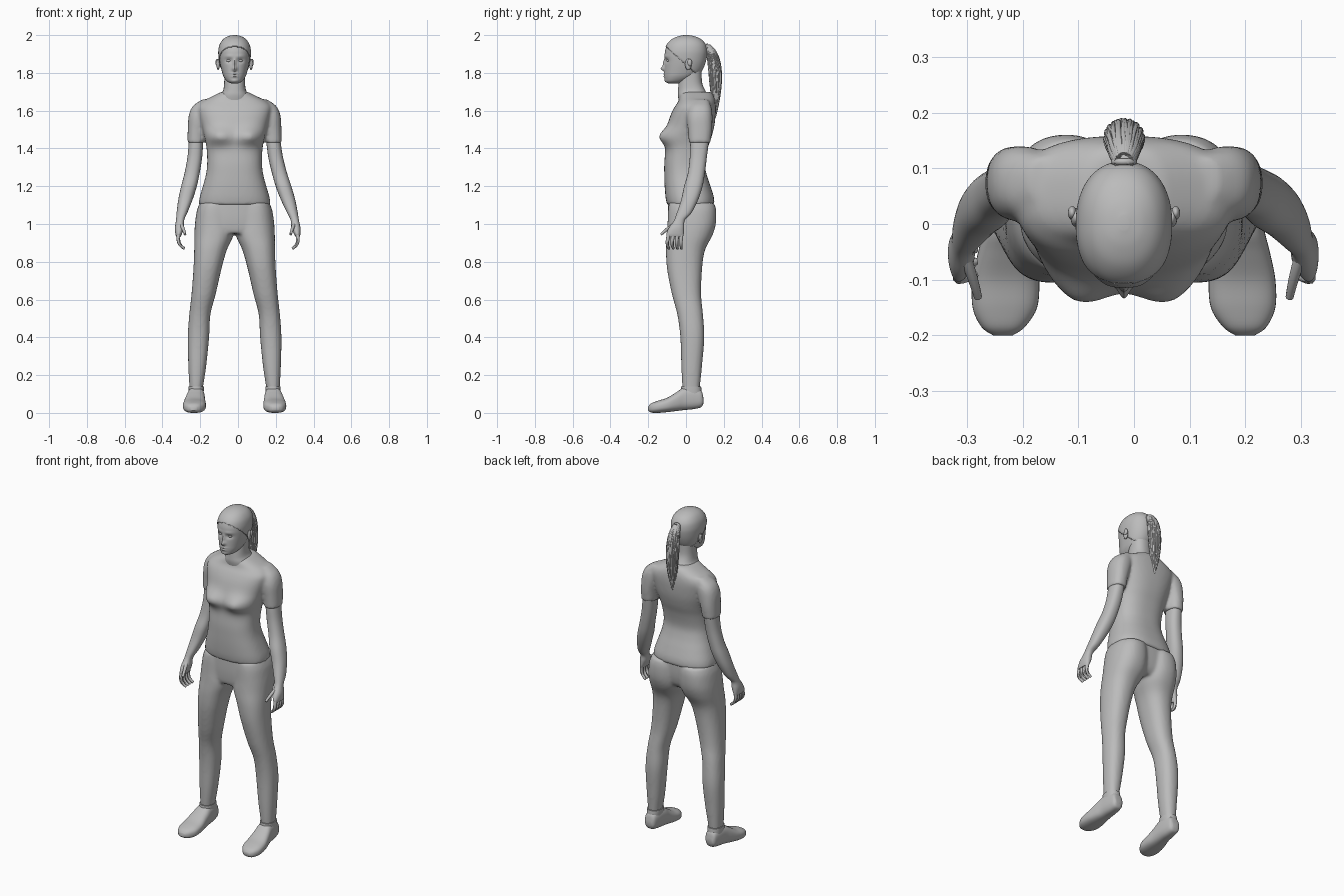
import bpy, bmesh, math, random
from mathutils import Matrix

cube = bpy.data.objects.get("Cube")
if cube:
    bpy.data.objects.remove(cube, do_unlink=True)

grey = bpy.data.materials.new("plain grey")
grey.use_nodes = True
colour = (0.5, 0.5, 0.5, 1)
grey.diffuse_color = colour
grey.node_tree.nodes["Principled BSDF"].inputs["Base Color"].default_value = colour

MIDLINE = -.018          # the body stands slightly off centre
LEANS = {-1: 0, 1: .07}  # the left arm swings out further than the right


def activate(obj):
    bpy.ops.object.select_all(action='DESELECT')
    obj.select_set(True)
    bpy.context.view_layer.objects.active = obj


def smooth_rows(rows, steps):
    """Catmull-Rom interpolation between cross-section rows."""
    rows = [(r[0], -r[1], *r[1:]) if len(r) == 4 else r for r in rows]
    result = []
    for i in range(len(rows) - 1):
        quad = rows[max(i - 1, 0)], rows[i], rows[i + 1], rows[min(i + 2, len(rows) - 1)]
        for k in range(steps):
            t = k / steps
            result.append([b + t * ((c - a) + t * (2*a - 5*b + 4*c - d + t * (3*b - a - 3*c + d))) / 2
                           for a, b, c, d in zip(*quad)])
    return result + [list(rows[-1])]


def section_point(row, angle, power, along='z'):
    """Point on a superellipse section; row = station, x range, cross range."""
    station, left, right, low, high = row
    cos, sin = math.cos(angle), math.sin(angle)
    u = math.copysign(abs(cos) ** (2 / power), cos)
    v = math.copysign(abs(sin) ** (2 / power), sin)
    x = (left + right + u * (right - left)) / 2
    cross = (low + high + v * (high - low)) / 2
    return (x, cross, station) if along == 'z' else (x, station, cross)


def lean_out(point, side, lean):
    x, y, z = point
    return side * (x + lean * (1.45 - z)), y, z


def add_loft(bm, rows, along='z', sides=36, power=2.3, side=1, lean=0, steps=5):
    rings = []
    for row in smooth_rows(rows, steps):
        ring = [section_point(row, math.tau * i / sides, power, along) for i in range(sides)]
        rings.append([bm.verts.new(lean_out(p, side, lean)) for p in ring])
    for lower, upper in zip(rings, rings[1:]):
        for i in range(sides):
            j = (i + 1) % sides
            bm.faces.new((lower[i], lower[j], upper[j], upper[i]))
    bm.faces.new(rings[0])
    bm.faces.new(rings[-1])


def sculpt(bm, bumps):
    """Push the front of a part along y with soft mirrored bumps."""
    for vert in bm.verts:
        if vert.co.y > -.02:
            continue
        x, z = abs(vert.co.x), vert.co.z
        for bx, bz, width, height, push in bumps:
            vert.co.y += push * math.exp(-((x - bx) / width) ** 2 - ((z - bz) / height) ** 2)


def dress(obj):
    obj.location.x = MIDLINE
    obj.data.materials.append(grey)
    activate(obj)
    bpy.ops.object.shade_smooth_by_angle(angle=math.radians(45))
    return obj


def finish(bm, name, fuse=False):
    bmesh.ops.recalc_face_normals(bm, faces=bm.faces)
    mesh = bpy.data.meshes.new(name)
    bm.to_mesh(mesh)
    bm.free()
    obj = bpy.data.objects.new(name, mesh)
    bpy.context.collection.objects.link(obj)
    dress(obj)
    if fuse:
        remesh = obj.modifiers.new("fuse", 'REMESH')
        remesh.mode = 'VOXEL'
        remesh.voxel_size = .009
        remesh.use_smooth_shade = True
        soften = obj.modifiers.new("soften", 'SMOOTH')
        soften.factor = .5
        soften.iterations = 5
    return obj


def tubes(name, paths, radius, taper):
    curve = bpy.data.curves.new(name, 'CURVE')
    curve.dimensions = '3D'
    curve.bevel_depth = radius
    curve.bevel_resolution = 2
    curve.use_fill_caps = True
    curve.resolution_u = 4
    for path in paths:
        spline = curve.splines.new('NURBS')
        spline.points.add(len(path) - 1)
        for i, (point, co) in enumerate(zip(spline.points, path)):
            point.co = (*co, 1)
            point.radius = 1 - taper * i / (len(path) - 1)
        spline.order_u = 3
        spline.use_endpoint_u = True
    obj = bpy.data.objects.new(name, curve)
    bpy.context.collection.objects.link(obj)
    activate(obj)
    bpy.ops.object.convert(target='MESH')
    dress(bpy.context.object)


def ellipsoid(bm, centre, size):
    matrix = Matrix.Translation(centre) @ Matrix.Diagonal((*size, 1))
    bmesh.ops.create_uvsphere(bm, u_segments=20, v_segments=14, radius=1, matrix=matrix)


# Shirt: torso with bust, fused with both sleeves
torso = [(1.1, .19, -.1, .15), (1.14, .185, -.108, .148), (1.2, .168, -.113, .13),
         (1.26, .152, -.115, .11), (1.32, .145, -.115, .1), (1.4, .148, -.11, .115),
         (1.46, .16, -.12, .135), (1.52, .175, -.1, .15), (1.58, .19, -.08, .157),
         (1.62, .195, -.06, .158), (1.65, .17, -.04, .155), (1.67, .13, -.035, .15),
         (1.69, .09, -.03, .14), (1.7, .07, -.02, .125)]
sleeve = [(1.43, .16, .25, .015, .13), (1.5, .15, .248, .01, .138), (1.56, .13, .245, .005, .14),
          (1.6, .12, .235, .01, .138), (1.63, .11, .215, .02, .13), (1.66, .1, .17, .04, .12)]
shirt = bmesh.new()
add_loft(shirt, torso, power=2.5, sides=64)
sculpt(shirt, [(.085, 1.465, .06, .045, -.032)])
for side in LEANS:
    add_loft(shirt, sleeve, side=side)
finish(shirt, "shirt", fuse=True)

# Leggings: hips fused with two legs
hips = [(.95, .19, -.085, .1), (.98, .205, -.092, .125), (1.04, .2, -.096, .138), (1.12, .182, -.095, .14)]
leg = [(.1, .172, .237, -.015, .07), (.15, .165, .24, -.02, .075), (.25, .15, .245, -.025, .085),
       (.4, .135, .248, -.03, .097), (.52, .128, .24, -.046, .09), (.63, .1, .228, -.075, .08),
       (.76, .07, .218, -.1, .085), (.86, .042, .214, -.106, .1), (.94, .006, .213, -.102, .14),
       (1, .002, .21, -.098, .158), (1.07, .005, .2, -.095, .16), (1.11, .01, .185, -.09, .15)]
leggings = bmesh.new()
add_loft(leggings, hips, power=2.5, sides=64)
for side in LEANS:
    add_loft(leggings, leg, side=side)
finish(leggings, "leggings", fuse=True)

# Arms with palms, fingers and thumbs
arm = [(.935, .285, .31, -.1, -.015), (.95, .278, .314, -.103, -.012), (.98, .268, .316, -.09, -.01),
       (1.02, .267, .31, -.063, -.006), (1.06, .25, .307, -.048, .03), (1.13, .222, .298, -.025, .065),
       (1.2, .2, .283, -.01, .088), (1.27, .185, .265, .01, .1), (1.35, .172, .25, .02, .11),
       (1.43, .167, .243, .023, .12), (1.5, .165, .24, .03, .125)]
for side, lean in LEANS.items():
    label = "left_" if side > 0 else "right_"
    bm = bmesh.new()
    add_loft(bm, arm, side=side, lean=lean)
    finish(bm, label + "arm")
    digits = [[(.297, y, .95), (.3, y * 1.1, .915), (.288, y * 1.1, .885), (.266, y, .87)]
              for y in (-.09, -.067, -.045, -.024)]
    digits.append([(.285, -.06, 1), (.27, -.1, .975), (.262, -.132, .945)])
    tubes(label + "fingers", [[lean_out(p, side, lean) for p in path] for path in digits], .011, .35)

# Shoes with ankle collars
shoe = [(.092, .185, .225, .05, .08), (.08, .17, .237, .03, .12), (.04, .162, .245, .02, .137),
        (-.01, .158, .252, .015, .135), (-.05, .156, .262, .01, .11), (-.1, .152, .272, .004, .08),
        (-.15, .156, .272, 0, .064), (-.185, .178, .256, .002, .05), (-.2, .2, .235, .012, .034)]
collar = [(.08, .166, .243, -.03, .085), (.12, .163, .244, -.027, .082), (.14, .163, .244, -.025, .08)]
for side in LEANS:
    bm = bmesh.new()
    add_loft(bm, shoe, along='y', power=2.6, side=side)
    add_loft(bm, collar, side=side)
    finish(bm, "left_shoe" if side > 0 else "right_shoe")

# Head with a sculpted face
skull = [(1.745, .02, -.095, -.03), (1.755, .04, -.108, 0), (1.78, .058, -.113, .05),
         (1.81, .068, -.113, .08), (1.85, .077, -.112, .098), (1.89, .082, -.113, .107),
         (1.92, .082, -.11, .108), (1.95, .075, -.098, .1), (1.975, .058, -.073, .078),
         (1.99, .034, -.04, .045), (1.996, .008, -.01, .015)]
face = [(.03, 1.865, .018, .011, .01), (.03, 1.888, .025, .008, -.003), (0, 1.822, .012, .012, -.02),
        (0, 1.85, .008, .02, -.011), (0, 1.795, .02, .005, -.006), (0, 1.781, .017, .005, -.006),
        (0, 1.757, .018, .01, -.004)]
bm = bmesh.new()
add_loft(bm, skull, sides=128, power=2.2, steps=6)
sculpt(bm, face)
scalp = bm.copy()
finish(bm, "head")

# Hair cap above a sloping hairline
below = [f for f in scalp.faces if f.calc_center_median().z < 1.845 - .9 * f.calc_center_median().y]
bmesh.ops.delete(scalp, geom=below, context='FACES')
shell = finish(scalp, "hair_cap").modifiers.new("thickness", 'SOLIDIFY')
shell.thickness = .004
shell.offset = 1

# Neck, eyes and ears
bm = bmesh.new()
add_loft(bm, [(1.64, .085, -.035, .13), (1.68, .075, -.043, .12), (1.71, .06, -.042, .1),
              (1.75, .055, -.038, .085), (1.81, .055, -.03, .083)])
finish(bm, "neck")
eyes, ears = bmesh.new(), bmesh.new()
for side in LEANS:
    ellipsoid(eyes, (side * .03, -.091, 1.865), (.014, .012, .008))
    ellipsoid(ears, (side * .087, .012, 1.845), (.009, .017, .03))
    ellipsoid(ears, (side * .093, .02, 1.855), (.008, .012, .019))
finish(eyes, "eyes")
finish(ears, "ears")

# Ponytail core wrapped in fine strands
tail = [(1.945, .012, .1, .125), (1.93, .02, .1, .145), (1.89, .028, .114, .17),
        (1.83, .034, .12, .185), (1.75, .034, .126, .188), (1.67, .027, .136, .178),
        (1.6, .012, .142, .165), (1.565, .004, .148, .156)]
bm = bmesh.new()
add_loft(bm, tail, sides=24, power=2)
finish(bm, "ponytail")
random.seed(4)
strands = []
for i in range(34):
    angle = math.tau * i / 34
    end = random.choice((0, -1, -2))
    rows = smooth_rows(tail, 1)[:len(tail) + end]
    strands.append([section_point(row, angle + random.uniform(-.12, .12), 2) for row in rows])
tubes("ponytail_strands", strands, .006, .6)

# Hair tie at the root of the ponytail
tie = [(.018 * math.cos(a), .112, 1.932 + .018 * math.sin(a))
       for a in (math.tau * i / 16 for i in range(17))]
tubes("hair_tie", [tie], .006, 0)
